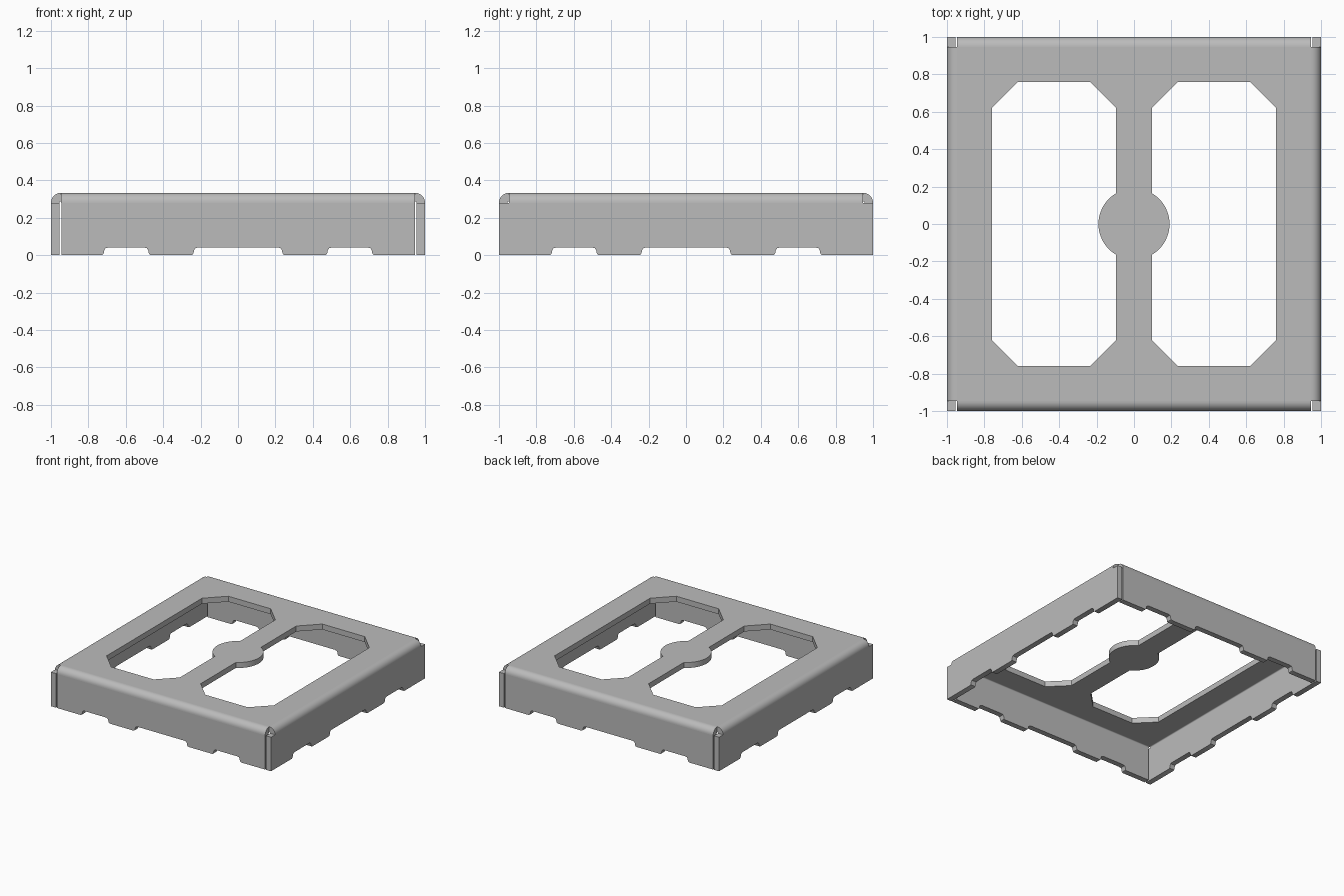
import bpy, bmesh
from math import sin, cos, pi, asin
from mathutils import Matrix

cube = bpy.data.objects.get("Cube")
if cube:
    bpy.data.objects.remove(cube, do_unlink=True)

HEIGHT = 0.333      # overall height
THICK = 0.045       # sheet thickness
BEND = 0.053        # outer bend radius
FLAT = 1 - BEND     # half width of the flat top
RISE = HEIGHT - BEND

steel = bpy.data.materials.new("plain grey steel")
steel.use_nodes = True
grey = (0.5, 0.5, 0.5, 1)
steel.diffuse_color = grey
steel.node_tree.nodes["Principled BSDF"].inputs["Base Color"].default_value = grey


def prism(name, loops, start, depth, matrix=Matrix()):
    """Fill closed 2D loops (inner loops are holes) and extrude along local z."""
    bm = bmesh.new()
    edges = []
    for loop in loops:
        verts = [bm.verts.new((u, v, start)) for u, v in loop]
        edges += [bm.edges.new((verts[i - 1], verts[i])) for i in range(len(verts))]
    bmesh.ops.triangle_fill(bm, edges=edges, use_beauty=True)
    ext = bmesh.ops.extrude_face_region(bm, geom=bm.faces[:])
    top = [g for g in ext["geom"] if isinstance(g, bmesh.types.BMVert)]
    bmesh.ops.translate(bm, verts=top, vec=(0, 0, depth))
    bm.transform(matrix)
    bmesh.ops.recalc_face_normals(bm, faces=bm.faces[:])
    mesh = bpy.data.meshes.new(name)
    bm.to_mesh(mesh)
    bm.free()
    mesh.materials.append(steel)
    obj = bpy.data.objects.new(name, mesh)
    bpy.context.collection.objects.link(obj)
    bpy.ops.object.select_all(action="DESELECT")
    obj.select_set(True)
    bpy.context.view_layer.objects.active = obj
    bpy.ops.object.shade_smooth_by_angle(angle=pi / 6)
    return obj


def arc(radius, a0, a1, steps, cx=0, cy=0):
    return [(cx + radius * cos(a0 + (a1 - a0) * i / steps),
             cy + radius * sin(a0 + (a1 - a0) * i / steps)) for i in range(steps + 1)]


# Top plate with two chamfered openings around a central bar and disc
BAR, DISC, OUTER, CUT = 0.095, 0.19, 0.76, 0.14
half = asin((DISC ** 2 - BAR ** 2) ** 0.5 / DISC)
opening = arc(DISC, -half, half, 24) + [
    (BAR, OUTER - CUT), (BAR + CUT, OUTER), (OUTER - CUT, OUTER), (OUTER, OUTER - CUT),
    (OUTER, CUT - OUTER), (OUTER - CUT, -OUTER), (BAR + CUT, -OUTER), (BAR, CUT - OUTER)]
mirrored = [(-x, y) for x, y in opening]
square = [(-FLAT, -FLAT), (FLAT, -FLAT), (FLAT, FLAT), (-FLAT, FLAT)]
prism("top_plate", [square, opening, mirrored], HEIGHT - THICK, THICK)

# Rounded step at each end of a foot notch: (inset, height)
STEP = [(0, 0), (0.009, 0.004), (0.013, 0.013), (0.015, 0.026), (0.022, 0.037), (0.037, 0.041)]


def wall_outline(half_width):
    pts = [(-half_width, RISE), (-half_width, 0)]
    for a, b in ((-0.73, -0.465), (-0.25, 0.25), (0.465, 0.73)):
        pts += [(a + d, h) for d, h in STEP]
        pts += [(b - d, h) for d, h in reversed(STEP)]
    return pts + [(half_width, 0), (half_width, RISE)]


# Folded walls; the side walls run full length and the others stop short of them
WALL_AXES = Matrix(((1, 0, 0, 0), (0, 0, 1, 0), (0, 1, 0, 0), (0, 0, 0, 1)))
BEND_AXES = Matrix(((0, 0, 1, 0), (1, 0, 0, 0), (0, 1, 0, 0), (0, 0, 0, 1)))
bend = (arc(BEND, pi, pi / 2, 12, -FLAT, RISE)
        + arc(BEND - THICK, pi / 2, pi, 4, -FLAT, RISE))
for i, side in enumerate(("front", "left", "back", "right")):
    turn = Matrix.Rotation(i * pi / 2, 4, "Z")
    width = 1 if i % 2 else FLAT - 0.002
    prism(side + "_wall", [wall_outline(width)], -1, THICK, turn @ WALL_AXES)
    prism(side + "_bend", [bend], -FLAT, 2 * FLAT, turn @ BEND_AXES)
